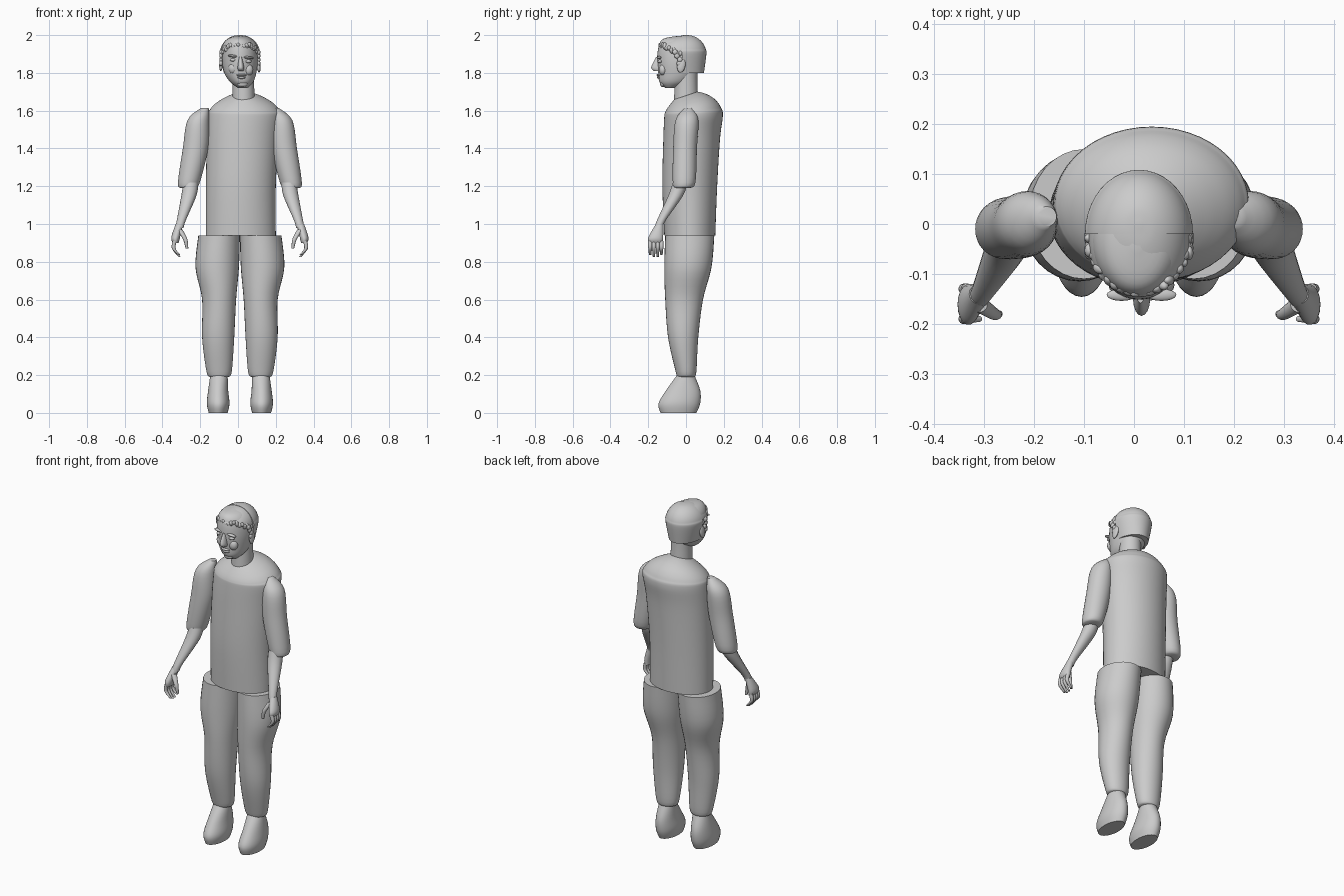
import bpy, bmesh, math, random
from mathutils import Vector

if "Cube" in bpy.data.objects:
    bpy.data.objects.remove(bpy.data.objects["Cube"])
random.seed(4)

AXIS = 0.01  # the body leans slightly to its left
GREY = (0.6, 0.6, 0.6, 1)
clay = bpy.data.materials.new("plain grey")
clay.use_nodes = True
clay.diffuse_color = GREY
clay.node_tree.nodes["Principled BSDF"].inputs["Base Color"].default_value = GREY


def finish(name, bm):
    """Turn a bmesh into a smooth-shaded object with sharp rims."""
    bmesh.ops.recalc_face_normals(bm, faces=bm.faces)
    mesh = bpy.data.meshes.new(name)
    bm.to_mesh(mesh)
    bm.free()
    mesh.materials.append(clay)
    part = bpy.data.objects.new(name, mesh)
    bpy.context.collection.objects.link(part)
    bpy.ops.object.select_all(action='DESELECT')
    part.select_set(True)
    bpy.context.view_layer.objects.active = part
    bpy.ops.object.shade_smooth_by_angle(angle=math.radians(50))
    return part


def spline(rows, steps=5):
    """Catmull-Rom interpolation between section rows."""
    rows = [Vector(row) for row in rows]
    rows = [rows[0]] + rows + [rows[-1]]
    smooth = []
    for a, b, c, d in zip(rows, rows[1:], rows[2:], rows[3:]):
        for step in range(steps):
            t = step / steps
            bend = (2 * a - 5 * b + 4 * c - d) * t**2 + (3 * (b - c) + d - a) * t**3
            smooth.append(b + ((c - a) * t + bend) / 2)
    return smooth + [rows[-1]]


def loft(name, rows, side=1, segments=32, slope=None, cut=None):
    """Skin level ellipses given as height, centre x, centre y, radius x, radius y."""
    bm = bmesh.new()
    rings = []
    for z, x, y, rx, ry in spline(rows):
        ring = []
        for k in range(segments):
            angle = math.tau * k / segments
            py = y + ry * math.sin(angle)
            lift = slope(z) * py if slope else 0
            ring.append(bm.verts.new((AXIS + side * x + rx * math.cos(angle), py, z + lift)))
        rings.append(ring)
    for low, high in zip(rings, rings[1:]):
        for k in range(segments):
            bm.faces.new((low[k - 1], low[k], high[k], high[k - 1]))
    bm.faces.new(rings[0])
    bm.faces.new(rings[-1])
    if cut:
        point, normal = cut
        bmesh.ops.bisect_plane(bm, geom=bm.verts[:] + bm.edges[:] + bm.faces[:],
                               plane_co=point, plane_no=normal, clear_inner=True)
        bmesh.ops.holes_fill(bm, edges=[e for e in bm.edges if e.is_boundary])
    return finish(name, bm)


def dome(base, height, x, y, rx, ry, hole, power):
    """Section rows that round over from full size to a small opening."""
    rows = []
    for i in range(7):
        angle = math.pi / 2 * i / 6
        shrink = max(0, math.cos(angle)) ** power
        rows.append((base + height * math.sin(angle), x, y * shrink,
                     hole + (rx - hole) * shrink, hole + (ry - hole) * shrink))
    return rows


def round_limb(name, points, side):
    """Tapered round limb given as height, x, y, radius."""
    return loft(name, [(z, x, y, r, r) for z, x, y, r in points], side, segments=14)


def blob(name, centre, size, tip=0.0, roll=0.0):
    bm = bmesh.new()
    bmesh.ops.create_uvsphere(bm, u_segments=16, v_segments=10, radius=1)
    part = finish(name, bm)
    part.location = Vector(centre) + Vector((AXIS, 0, 0))
    part.scale = size
    part.rotation_euler = (tip, roll, 0)


# Shirt body with rounded shoulders and a neckline rising to the back
loft("shirt", [(.94, .005, .02, .185, .135), (1.2, .005, .02, .185, .145),
               (1.45, .015, .03, .19, .15)]
     + dome(1.57, .11, .025, .04, .195, .155, hole=.062, power=2),
     segments=48, slope=lambda z: 3 * max(0, z - 1.57))

for side, label in ((-1, "right"), (1, "left")):
    # Baggy trouser leg gathered at the ankle
    loft(label + "_trouser_leg",
         [(.94, .11, .02, .11, .13), (.77, .12, .01, .115, .125), (.6, .11, -.01, .09, .1),
          (.4, .115, -.015, .085, .08), (.22, .11, 0, .067, .055), (.19, .11, 0, .05, .045)],
         side)

    # Slipper-like shoe with a flat sole
    loft(label + "_shoe",
         [(.21, .11, 0, .045, .04), (.12, .115, -.015, .053, .09),
          (.05, .115, -.035, .06, .11), (0, .115, -.04, .05, .095)], side)

    # Sleeve, forearm and hand
    loft(label + "_sleeve",
         [(1.615, .185, .015, .02, .02), (1.55, .22, .005, .057, .06),
          (1.4, .235, -.005, .067, .063), (1.22, .27, -.01, .058, .06),
          (1.19, .275, -.02, .04, .04)], side)
    round_limb(label + "_forearm",
               [(1.22, .26, -.03, .04), (1.15, .27, -.055, .04),
                (1.02, .31, -.13, .024), (.98, .32, -.145, .022)], side)
    loft(label + "_palm",
         [(1, .32, -.14, .02, .02), (.93, .34, -.16, .023, .04),
          (.9, .34, -.16, .016, .038)], side, segments=18)
    for i in range(4):
        y = -.19 + .02 * i
        reach = .01 * math.sin(math.pi * i / 3)
        round_limb(f"{label}_finger_{i + 1}",
                   [(.91, .345, y, .011), (.87, .35, y, .01),
                    (.835 - reach, .32, y, .006)], side)
    round_limb(label + "_thumb",
               [(.97, .32, -.16, .017), (.92, .29, -.18, .012), (.87, .28, -.18, .007)], side)

    # Paired features of the face, with the head tipped to its left
    sway = .005 + side * .04
    drop = side * .004
    blob(label + "_brow", (sway, -.142, 1.885 - drop), (.03, .012, .007), roll=.1)
    blob(label + "_eye", (sway, -.138, 1.865 - drop), (.017, .012, .009))
    blob(label + "_cheek", (sway, -.122, 1.82 - drop), (.026, .022, .03))
    blob(label + "_ear", (side * .098, -.025, 1.845 - drop), (.011, .022, .04), -.15, -.1 * side)
    for i in range(4):
        blob(f"{label}_side_lock_{i + 1}",
             (side * .1, random.uniform(-.06, -.03), 1.91 - .02 * i), (.009, .014, .014))

# Neck and head
loft("neck", [(1.62, .02, 0, .06, .065), (1.75, .018, 0, .057, .06), (1.85, .015, 0, .06, .06)])
loft("head",
     [(1.72, .015, -.085, .025, .025), (1.75, .01, -.06, .06, .08), (1.8, .002, -.042, .085, .105),
      (1.87, 0, -.03, .095, .122), (1.94, -.003, -.03, .09, .115),
      (1.98, -.005, -.035, .06, .085), (1.995, -.005, -.03, .01, .02)], segments=40)

# Nose, lips and chin
loft("nose", [(1.885, .003, -.14, .008, .018), (1.83, .005, -.15, .017, .034),
              (1.81, .006, -.145, .014, .025)], segments=16)
blob("upper_lip", (.008, -.143, 1.788), (.027, .013, .007))
blob("lower_lip", (.009, -.14, 1.776), (.022, .014, .008))
blob("chin", (.013, -.121, 1.742), (.028, .017, .018))

# Back hair: a dome cut flat across the front and below
loft("back_hair", [(1.8, 0, -.02, .085, .115)]
     + dome(1.9, .1, 0, -.02, .107, .128, hole=.005, power=1),
     segments=40, cut=((0, -.02, 0), (0, 1, 0)))

# Front hair: a shell trimmed along a hairline that climbs to the forehead
loft("front_hair", dome(1.9, .098, 0, -.03, .102, .132, hole=.005, power=1),
     segments=40, cut=((0, -.15, 1.945), (0, .4, 1)))

# Small uneven locks along the hairline
for i in range(22):
    angle = math.pi * i / 21
    rise = math.sin(angle)
    centre = (.095 * math.cos(angle), -.03 - .105 * rise,
              1.9 + .045 * rise + random.uniform(-.008, .008))
    blob(f"hair_lock_{i + 1}", centre, (.011, .011, random.uniform(.012, .02)),
         random.uniform(-.5, .5), random.uniform(-.6, .6))
